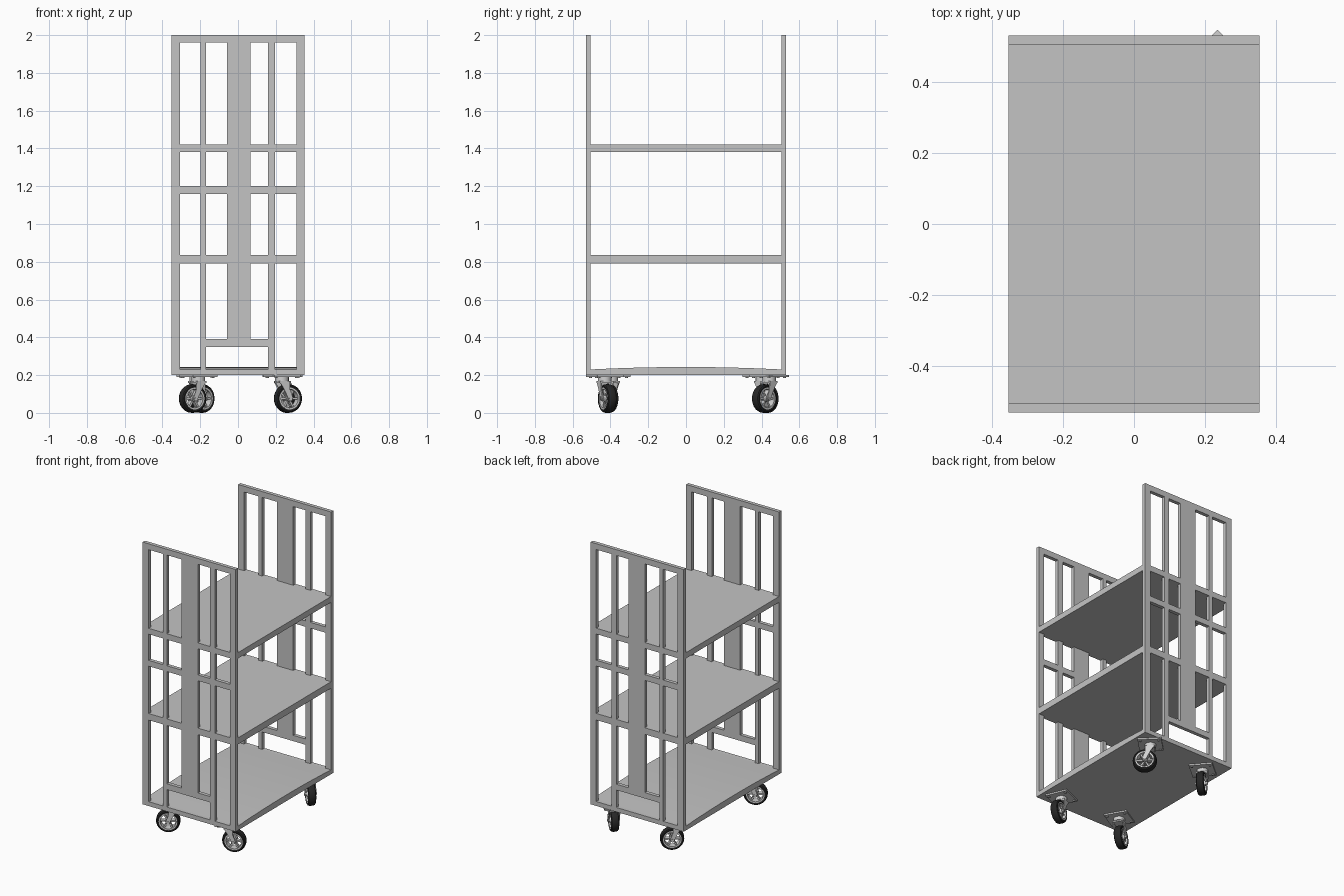
import bpy, math
from mathutils import Matrix, Vector

if "Cube" in bpy.data.objects:
    bpy.data.objects.remove(bpy.data.objects["Cube"])


def material(name, r, g, b):
    m = bpy.data.materials.new(name)
    m.diffuse_color = (r, g, b, 1)
    m.use_nodes = True
    m.node_tree.nodes["Principled BSDF"].inputs["Base Color"].default_value = m.diffuse_color
    return m


FRAME = material("grey frame paint", 0.55, 0.55, 0.55)
METAL = material("light caster metal", 0.64, 0.64, 0.64)
RUBBER = material("black rubber", 0.02, 0.02, 0.02)


def add(name, mesh, matrix=None):
    ob = bpy.data.objects.new(name, mesh)
    bpy.context.collection.objects.link(ob)
    if matrix is not None:
        ob.matrix_world = matrix
    return ob


def make_mesh(name, verts, faces, mat, smooth=False):
    me = bpy.data.meshes.new(name)
    me.from_pydata(verts, [], faces)
    me.materials.append(mat)
    if smooth:
        me.shade_smooth()
        me.set_sharp_from_angle(angle=math.radians(35))
    return me


def prism(pts, a, b, axis):
    """Extrude a counter-clockwise outline from a to b along x, y or z."""
    n = len(pts)
    place = {"x": lambda p, t: (t, p[0], p[1]),
             "y": lambda p, t: (p[1], t, p[0]),
             "z": lambda p, t: (p[0], p[1], t)}[axis]
    verts = [place(p, t) for t in (a, b) for p in pts]
    faces = [tuple(range(n - 1, -1, -1)), tuple(range(n, 2 * n))]
    faces += [(i, (i + 1) % n, (i + 1) % n + n, i + n) for i in range(n)]
    return verts, faces


def block(x0, x1, y0, y1, z0, z1):
    return prism([(x0, y0), (x1, y0), (x1, y1), (x0, y1)], z0, z1, "z")


def disc(u, v, r, n=24):
    return [(u + r * math.cos(2 * math.pi * i / n), v + r * math.sin(2 * math.pi * i / n)) for i in range(n)]


def lathe(profile, n=40):
    """Revolve a closed (radius, y) outline around the y axis."""
    k = len(profile)
    verts, faces = [], []
    for i in range(n):
        a = 2 * math.pi * i / n
        verts += [(r * math.cos(a), y, r * math.sin(a)) for r, y in profile]
        for j in range(k):
            i2, j2 = (i + 1) % n, (j + 1) % k
            faces.append((i * k + j, i * k + j2, i2 * k + j2, i2 * k + j))
    return verts, faces


def join(*parts):
    verts, faces = [], []
    for v, f in parts:
        o = len(verts)
        verts += v
        faces += [tuple(i + o for i in q) for q in f]
    return verts, faces


def moved(part, matrix):
    return [tuple(matrix @ Vector(v)) for v in part[0]], part[1]


# end panels: posts, slats, wide centre board and rails between them
X = 0.353
uprights = [("left_post", -X, -0.307, 0.2), ("left_slat", -0.198, -0.17, 0.2),
            ("centre_board", -0.058, 0.066, 0.35), ("right_slat", 0.158, 0.196, 0.2),
            ("right_post", 0.311, X, 0.2)]
rails = [("shelf_rail_high", 1.38, 1.42), ("middle_rail", 1.16, 1.20), ("shelf_rail_low", 0.79, 0.835)]
for side, y0, y1 in (("front", -0.53, -0.505), ("back", 0.505, 0.53)):
    for name, x0, x1, z0 in uprights:
        add(f"{side}_{name}", make_mesh(name, *block(x0, x1, y0, y1, z0, 1.96), FRAME))
    add(f"{side}_top_rail", make_mesh("top_rail", *block(-X, X, y0, y1, 1.96, 2.0), FRAME))
    gaps = [(a[2], b[1]) for a, b in zip(uprights, uprights[1:])]
    for name, z0, z1 in rails:
        add(f"{side}_{name}", make_mesh(name, *join(*[block(a, b, y0, y1, z0, z1) for a, b in gaps]), FRAME))
    add(f"{side}_low_rail", make_mesh("low_rail", *join(*[block(a, b, y0, y1, 0.35, 0.39) for a, b in gaps[1:3]]), FRAME))
    sill_gaps = [gaps[0], (gaps[1][0], gaps[2][1]), gaps[3]]
    add(f"{side}_sill", make_mesh("sill", *join(*[block(a, b, y0, y1, 0.2, 0.23) for a, b in sill_gaps]), FRAME))

# shelves and slightly crowned bottom deck
add("upper_shelf", make_mesh("upper_shelf", *block(-X, X, -0.505, 0.505, 1.38, 1.42), FRAME))
add("lower_shelf", make_mesh("lower_shelf", *block(-X, X, -0.505, 0.505, 0.79, 0.835), FRAME))
deck = [(-0.505, 0.2), (0.505, 0.2)]
deck += [(0.505 - 1.01 * i / 8, 0.23 + 0.013 * (1 - (1 - i / 4) ** 2)) for i in range(9)]
add("bottom_deck", make_mesh("bottom_deck", *prism(deck, -X, X, "x"), FRAME))

# caster parts, with the swivel at the local origin and the axle along y
T, R = 0.035, 0.076
tyre = make_mesh("tyre", *lathe([(0.057, -0.023), (0.066, -0.025), (0.072, -0.021), (0.0755, -0.012), (R, 0),
                                 (0.0755, 0.012), (0.072, 0.021), (0.066, 0.025), (0.057, 0.023)]), RUBBER, True)
spokes = []
for i in range(6):
    spokes.append(moved(block(0.012, 0.052, -0.014, 0.014, -0.005, 0.005), Matrix.Rotation(i * math.pi / 3, 4, "Y")))
rim = make_mesh("rim", *join(lathe([(0.049, -0.024), (0.058, -0.024), (0.058, 0.024), (0.049, 0.024)]),
                             prism(disc(0, 0, 0.017), -0.027, 0.027, "y"), *spokes), METAL, True)
# outline points are (z, x) for parts extruded along y
leg = [(0.166, -0.028), (0.166, 0.03), (0.125, 0.032), (0.08, T + 0.014), (0.066, T + 0.01),
       (0.062, T), (0.066, T - 0.01), (0.08, T - 0.014), (0.13, -0.004)]
fork = make_mesh("fork", *join(prism(leg, -0.036, -0.03, "y"), prism(leg, 0.03, 0.036, "y"),
                               block(-0.028, 0.03, -0.036, 0.036, 0.158, 0.168),
                               prism(disc(0, 0, 0.036), 0.166, 0.19, "z"),
                               prism(disc(R, T, 0.008, 12), -0.04, 0.04, "y")), METAL, True)
bolts = [prism(disc(sx * 0.058, sy * 0.058, 0.008, 6), 0.184, 0.191, "z") for sx in (-1, 1) for sy in (-1, 1)]
plate = make_mesh("plate", *join(block(-0.075, 0.075, -0.075, 0.075, 0.19, 0.2), *bolts), METAL)

# four casters, each swivelled differently
for name, x, y, angle in (("front_left", -0.21, -0.395, 210), ("front_right", 0.232, -0.43, 23),
                          ("back_right", 0.235, 0.44, -45), ("back_left", -0.22, 0.405, 40)):
    m = Matrix.Translation((x, y, 0)) @ Matrix.Rotation(math.radians(angle), 4, "Z")
    wheel = m @ Matrix.Translation((T, 0, R))
    add(f"{name}_caster_plate", plate, m)
    add(f"{name}_caster_fork", fork, m)
    add(f"{name}_caster_rim", rim, wheel)
    add(f"{name}_caster_tyre", tyre, wheel)
